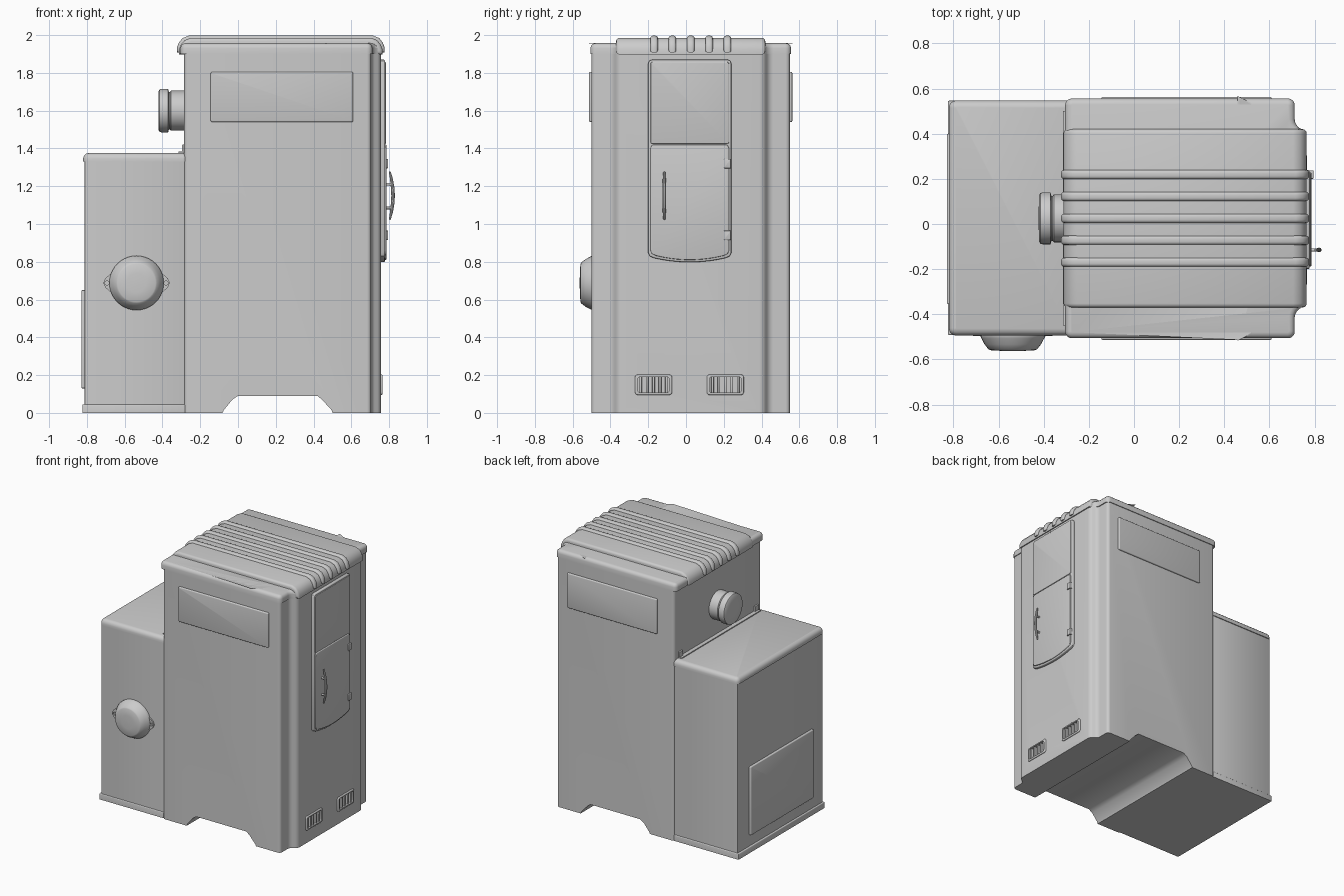
import bpy, bmesh, math
from mathutils import Vector

if "Cube" in bpy.data.objects:
    bpy.data.objects.remove(bpy.data.objects["Cube"])

MID = 0.025  # y centre of the main cabinet


def finish(name, bm, angle=35):
    bmesh.ops.recalc_face_normals(bm, faces=bm.faces)
    me = bpy.data.meshes.new(name)
    bm.to_mesh(me)
    bm.free()
    ob = bpy.data.objects.new(name, me)
    bpy.context.collection.objects.link(ob)
    smooth(ob, angle)
    return ob


def smooth(ob, angle=35):
    bpy.ops.object.select_all(action='DESELECT')
    bpy.context.view_layer.objects.active = ob
    ob.select_set(True)
    bpy.ops.object.shade_smooth_by_angle(angle=math.radians(angle))


def place(axis, a, b, h):
    return {'x': Vector((h, a, b)), 'y': Vector((a, h, b)), 'z': Vector((a, b, h))}[axis]


def prism(name, pts, axis, lo, hi, side=0, cap=0, both=False, seg=4):
    """Extrude an outline along an axis; round its corners and its end rims."""
    bm = bmesh.new()
    face = bm.faces.new([bm.verts.new(place(axis, a, b, lo)) for a, b in pts])
    r = bmesh.ops.extrude_face_region(bm, geom=[face])
    move = place(axis, 0, 0, hi - lo)
    bmesh.ops.translate(bm, vec=move, verts=[v for v in r['geom'] if isinstance(v, bmesh.types.BMVert)])
    i = 'xyz'.index(axis)
    if side:
        es = [e for e in bm.edges if abs(e.verts[0].co[i] - e.verts[1].co[i]) > 1e-4]
        bmesh.ops.bevel(bm, geom=es, offset=side, segments=seg, profile=0.5, affect='EDGES')
    if cap:
        ends = [hi, lo] if both else [hi]
        es = [e for e in bm.edges if any(all(abs(v.co[i] - t) < 1e-4 for v in e.verts) for t in ends)]
        bmesh.ops.bevel(bm, geom=es, offset=cap, segments=3, profile=0.5, affect='EDGES')
    return finish(name, bm)


def rect(a0, a1, b0, b1):
    return [(a0, b0), (a1, b0), (a1, b1), (a0, b1)]


def lathe(name, profile, axis, a, b, start, sign, n=40):
    """Turn (radius, height) points around an axis."""
    bm = bmesh.new()
    rings = []
    for r, h in profile:
        rings.append([bm.verts.new(place(axis, a + r * math.cos(2 * math.pi * k / n),
                                         b + r * math.sin(2 * math.pi * k / n), start + sign * h))
                      for k in range(n)])
    for p, q in zip(rings, rings[1:]):
        for k in range(n):
            bm.faces.new((p[k], p[(k + 1) % n], q[(k + 1) % n], q[k]))
    bm.faces.new(rings[0])
    bm.faces.new(rings[-1])
    return finish(name, bm, 40)


def cut(ob, cutter):
    m = ob.modifiers.new('cut', 'BOOLEAN')
    m.object, m.operation, m.solver = cutter, 'DIFFERENCE', 'EXACT'
    bpy.context.view_layer.objects.active = ob
    bpy.ops.object.modifier_apply(modifier='cut')


def drop(ob):
    bpy.data.objects.remove(ob, do_unlink=True)


def stepped_plan(x0, x1, x2, half, inner, slope):
    """Cabinet plan whose door-side centre stands proud of both corners."""
    low = [(x0, -half), (x1, -half), (x1, -inner - slope), (x2, -inner)]
    return [(x, MID + y) for x, y in low] + [(x, MID - y) for x, y in reversed(low)]


# main cabinet with an arch tunnel below
cabinet = prism('cabinet', stepped_plan(-0.285, 0.705, 0.757, 0.525, 0.385, 0.03), 'z', 0, 1.91, side=0.022)
arch = prism('arch_cutter', [(-0.09, -0.02), (-0.075, 0.015), (-0.03, 0.07), (0, 0.09), (0.42, 0.09),
                             (0.445, 0.07), (0.495, 0.015), (0.51, -0.02)], 'y', -1, 1)
cut(cabinet, arch)
drop(arch)

# vents: rim, pocket and bars
for side, y in (('left', -0.172), ('right', 0.208)):
    rim = prism('vent_rim_' + side, rect(y - 0.098, y + 0.098, 0.095, 0.203), 'x', 0.74, 0.766, 0.015, 0.006)
    pocket = prism('pocket_cutter', rect(y - 0.083, y + 0.083, 0.107, 0.191), 'x', 0.725, 0.8, 0.012)
    for ob in (rim, cabinet):
        cut(ob, pocket)
    smooth(rim)
    drop(pocket)
    for k in range(5):
        c = y + (k - 2) * 0.034
        prism(f'vent_bar_{side}_{k}', rect(c - 0.007, c + 0.007, 0.105, 0.193), 'x', 0.722, 0.758, 0, 0.004)
smooth(cabinet)

# roof: lower cap, raised crown and ribs
prism('roof_cap', stepped_plan(-0.305, 0.712, 0.76, 0.531, 0.388, 0.02), 'z', 1.9, 1.957, side=0.03, cap=0.026)


def crown_profile(g):
    left = [(-0.312, 1.897), (-0.312, 1.925), (-0.302, 1.95), (-0.282, 1.973), (-0.25, 1.986)]
    right = [(0.705, 1.986), (0.737, 1.973), (0.755, 1.95), (0.765, 1.925), (0.765, 1.897)]
    return [(x - g, z + g) for x, z in left] + [(x + g, z + g) for x, z in right]


prism('roof_crown', crown_profile(0), 'y', MID - 0.395, MID + 0.395, cap=0.018, both=True)
for k in range(5):
    y = MID + (k - 2) * 0.097
    prism(f'roof_rib_{k}', crown_profile(0.011), 'y', y - 0.02, y + 0.02, cap=0.013, both=True)

# raised panels on both long sides
for name, lo, hi in (('front_panel', -0.48, -0.513), ('back_panel', 0.53, 0.563)):
    prism(name, rect(-0.145, 0.61, 1.54, 1.805), 'y', lo, hi, 0.008, 0.007)

# door with bowed lower edge, lower leaf and upper pane
def door_outline(y0, y1, top, corner, dip, n=10):
    arc = []
    for k in range(n + 1):
        t = k / n
        arc.append((y0 + 0.03 + (y1 - y0 - 0.06) * t, corner - dip * (1 - (2 * t - 1) ** 2)))
    return [(y0, corner + 0.028), (y0 + 0.008, corner + 0.01)] + arc + \
           [(y1 - 0.008, corner + 0.01), (y1, corner + 0.028), (y1, top - 0.02), (y1 - 0.006, top - 0.006),
            (y1 - 0.02, top), (y0 + 0.02, top), (y0 + 0.006, top - 0.006), (y0, top - 0.02)]


prism('door', door_outline(-0.2, 0.24, 1.87, 0.82, 0.022), 'x', 0.74, 0.778, cap=0.007)
prism('door_leaf', door_outline(-0.188, 0.228, 1.42, 0.832, 0.022), 'x', 0.76, 0.786, cap=0.005)
prism('door_pane', rect(-0.188, 0.228, 1.424, 1.858), 'x', 0.76, 0.783, 0.012, 0.004)
for k, z in enumerate((0.94, 1.32)):
    prism(f'door_hinge_{k}', rect(0.2, 0.238, z - 0.025, z + 0.025), 'x', 0.76, 0.795, 0.004, 0.004)

# bowed door handle on two posts
cu = bpy.data.curves.new('door_handle', 'CURVE')
cu.dimensions, cu.bevel_depth, cu.bevel_resolution, cu.use_fill_caps = '3D', 0.01, 3, True
sp = cu.splines.new('POLY')
path = [(0.803, 1.022, 0.5), (0.812, 1.06, 0.8), (0.819, 1.11, 1), (0.821, 1.15, 1),
        (0.819, 1.19, 1), (0.812, 1.24, 0.8), (0.803, 1.278, 0.5)]
sp.points.add(len(path) - 1)
for p, (x, z, r) in zip(sp.points, path):
    p.co, p.radius = (x, -0.115, z, 1), r
handle = bpy.data.objects.new('door_handle', cu)
bpy.context.collection.objects.link(handle)
bpy.ops.object.select_all(action='DESELECT')
bpy.context.view_layer.objects.active = handle
handle.select_set(True)
bpy.ops.object.convert(target='MESH')
smooth(bpy.context.object)
for k, z in enumerate((1.085, 1.21)):
    lathe(f'handle_post_{k}', [(0.007, 0), (0.007, 0.045)], 'x', -0.115, z, 0.77, 1, 12)

# storage box behind the cabinet: body, skirt, lid and service panel
prism('box', rect(-0.812, -0.28, -0.487, 0.54), 'z', 0, 1.34, 0.006, seg=2)
prism('box_skirt', rect(-0.824, -0.28, -0.492, 0.546), 'z', 0, 0.045, 0.005, 0.006, seg=2)
prism('box_lid', rect(-0.82, -0.26, -0.494, 0.547), 'z', 1.33, 1.376, 0.032, 0.03)
prism('lid_flange', rect(-0.315, -0.28, -0.45, 0.5), 'z', 1.37, 1.383)
prism('service_panel', rect(-0.355, 0.4, 0.13, 0.65), 'x', -0.79, -0.829, 0.006, 0.006)
for k, y in enumerate((-0.43, 0.48)):
    prism(f'lid_bracket_{k}', rect(y - 0.02, y + 0.02, 1.37, 1.42), 'x', -0.27, -0.297, 0, 0.004)

# flue stub with a collar and capped end
lathe('flue', [(0.106, 0), (0.106, 0.085), (0.1, 0.09), (0.1, 0.096), (0.115, 0.1), (0.115, 0.134),
               (0.112, 0.145), (0.104, 0.15), (0.05, 0.152)], 'x', MID, 1.6, -0.27, -1)

# blower cover on the front of the box, with two drilled ears
cx, cz = -0.537, 0.688
lathe('blower_cover', [(0.144, 0), (0.144, 0.012), (0.139, 0.022), (0.125, 0.048), (0.108, 0.07),
                       (0.1, 0.074), (0.05, 0.077), (0.01, 0.078)], 'y', cx, cz, -0.485, -1)
for name, s in (('left', -1), ('right', 1)):
    ear = prism('blower_ear_' + name, [(cx + s * a, cz + b) for a, b in
                ((0.1, -0.075), (0.135, -0.05), (0.165, -0.025), (0.176, 0), (0.165, 0.025), (0.135, 0.05), (0.1, 0.075))],
                'y', -0.48, -0.497)
    hole = lathe('hole_cutter', [(0.011, 0), (0.011, 0.1)], 'y', cx + s * 0.156, cz, -0.45, -1, 16)
    cut(ear, hole)
    drop(hole)
    smooth(ear)
